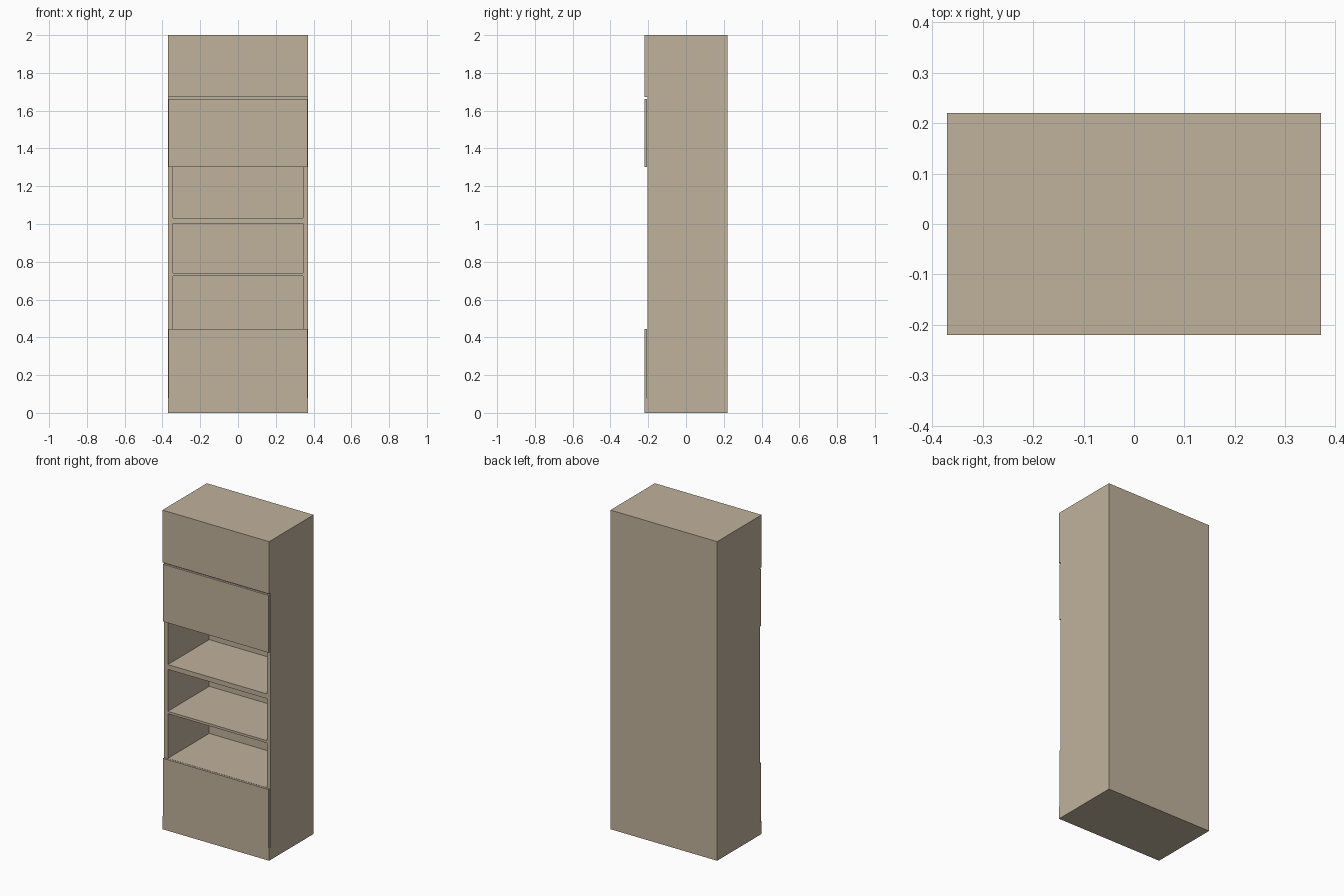
import bpy, bmesh

if "Cube" in bpy.data.objects:
    bpy.data.objects.remove(bpy.data.objects["Cube"])

wood = bpy.data.materials.new("warm_beige")
wood.diffuse_color = (0.53, 0.445, 0.335, 1)
wood.use_nodes = True
wood.node_tree.nodes["Principled BSDF"].inputs["Base Color"].default_value = wood.diffuse_color


def board(name, x0, x1, y0, y1, z0, z1):
    """Rectangular board given by its limits on each axis."""
    bm = bmesh.new()
    bmesh.ops.create_cube(bm, size=1)
    for v in bm.verts:
        v.co.x = x1 if v.co.x > 0 else x0
        v.co.y = y1 if v.co.y > 0 else y0
        v.co.z = z1 if v.co.z > 0 else z0
    me = bpy.data.meshes.new(name)
    bm.to_mesh(me)
    bm.free()
    me.materials.append(wood)
    ob = bpy.data.objects.new(name, me)
    bpy.context.collection.objects.link(ob)
    return ob


W, INNER = 0.37, 0.343            # outer and inner half width
FRONT, BODY, BACK = -0.22, -0.205, 0.205

# side walls and back
board("side_left", -W, -INNER, BODY, BACK, 0, 2)
board("side_right", INNER, W, BODY, BACK, 0, 2)
board("back_panel", -W, W, BACK, 0.22, 0, 2)

# horizontal boards between the sides
levels = {
    "bottom_board": (0, 0.08),
    "lower_shelf": (0.42, 0.445),
    "middle_shelf": (0.725, 0.74),
    "upper_shelf": (1.003, 1.033),
    "niche_ceiling": (1.303, 1.328),
    "cupboard_divider": (1.65, 1.685),
    "top_board": (1.975, 2),
}
for name, (z0, z1) in levels.items():
    board(name, -INNER, INNER, BODY, BACK, z0, z1)

# front panels: plinth and top fascia are full width, doors slightly narrower
board("plinth", -W, W, FRONT, BODY, 0, 0.08)
board("lower_door", -0.367, 0.367, FRONT, BODY - 0.002, 0.08, 0.445)
board("upper_door", -0.367, 0.367, FRONT, BODY - 0.002, 1.303, 1.662)
board("top_fascia", -W, W, FRONT, BODY, 1.672, 2)
